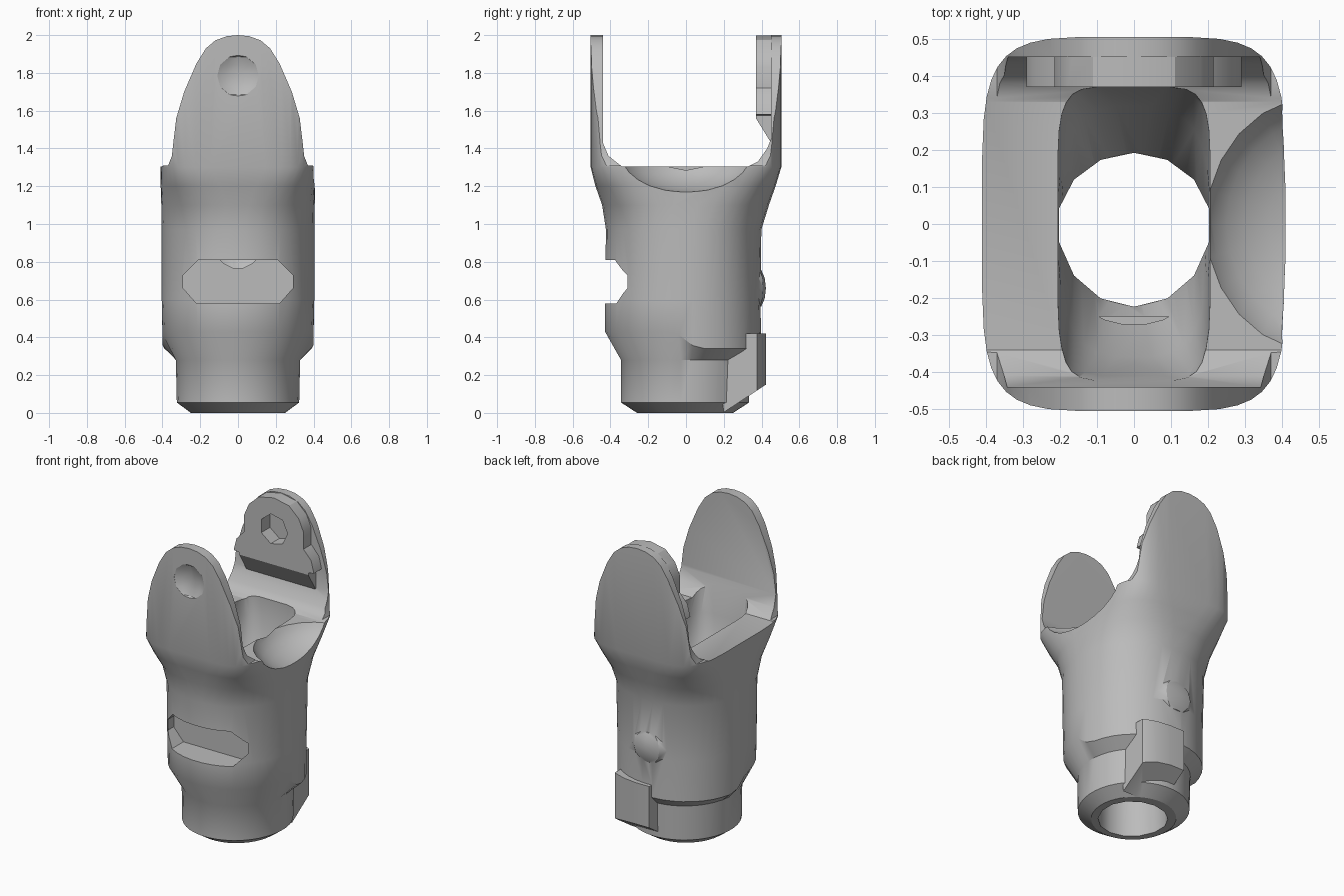
import bpy, bmesh, math

cube = bpy.data.objects.get("Cube")
if cube:
    bpy.data.objects.remove(cube, do_unlink=True)

grey = bpy.data.materials.new("plain grey")
grey.use_nodes = True
COLOUR = (0.5, 0.5, 0.5, 1)
grey.diffuse_color = COLOUR
grey.node_tree.nodes["Principled BSDF"].inputs["Base Color"].default_value = COLOUR


def finish(name, bm):
    bmesh.ops.recalc_face_normals(bm, faces=bm.faces)
    mesh = bpy.data.meshes.new(name)
    bm.to_mesh(mesh)
    bm.free()
    mesh.materials.append(grey)
    ob = bpy.data.objects.new(name, mesh)
    bpy.context.collection.objects.link(ob)
    return ob


def loft(name, sections, segments, back_drop=0.0):
    """Stack rings: height, half width, front depth, back depth, squareness."""
    bm = bmesh.new()
    rings = []
    for z, a, front, back, n, drop in sections:
        ring = []
        for i in range(segments):
            t = 2 * math.pi * (i + 0.5) / segments
            c, s = math.cos(t), math.sin(t)
            x = a * math.copysign(abs(c) ** (2 / n), c)
            y = (back if s > 0 else front) * math.copysign(abs(s) ** (2 / n), s)
            lower = drop * min(1, max(0, s * 4 + 0.5))
            ring.append(bm.verts.new((x, y, z - lower)))
        rings.append(ring)
    for lo, hi in zip(rings, rings[1:]):
        for i in range(segments):
            j = (i + 1) % segments
            bm.faces.new((lo[i], lo[j], hi[j], hi[i]))
    bm.faces.new(rings[0])
    bm.faces.new(rings[-1])
    return finish(name, bm)


def prism(name, points, axis, start, end):
    """Extrude an outline along x (points are y, z) or along y (points are x, z)."""
    bm = bmesh.new()
    place = (lambda u, v, w: (w, u, v)) if axis == "x" else (lambda u, v, w: (u, w, v))
    a = [bm.verts.new(place(u, v, start)) for u, v in points]
    b = [bm.verts.new(place(u, v, end)) for u, v in points]
    bm.faces.new(a)
    bm.faces.new(b)
    for i in range(len(a)):
        j = (i + 1) % len(a)
        bm.faces.new((a[i], a[j], b[j], b[i]))
    return finish(name, bm)


def ball(name, centre, radii, segments, rings):
    bm = bmesh.new()
    bmesh.ops.create_uvsphere(bm, u_segments=segments, v_segments=rings, radius=1)
    bmesh.ops.scale(bm, vec=radii, verts=bm.verts)
    bmesh.ops.translate(bm, vec=centre, verts=bm.verts)
    return finish(name, bm)


def circle(radius, z, count):
    steps = [2 * math.pi * i / count for i in range(count)]
    return [(radius * math.cos(t), z + radius * math.sin(t)) for t in steps]


def mirrored(half):
    return half + [(-x, z) for x, z in reversed(half) if x > 0]


def combine(target, tool, operation):
    mod = target.modifiers.new(operation, "BOOLEAN")
    mod.operation = operation
    mod.solver = "EXACT"
    mod.object = tool
    bpy.context.view_layer.objects.active = target
    bpy.ops.object.modifier_apply(modifier=mod.name)
    bpy.data.objects.remove(tool, do_unlink=True)


# Body: round neck and barrel, swelling into a squarer upper section
yoke = loft("yoke_body", [
    (0.0, 0.25, 0.26, 0.25, 2, 0),
    (0.055, 0.325, 0.345, 0.335, 2, 0),
    (0.28, 0.33, 0.345, 0.34, 2, 0),
    (0.43, 0.4, 0.43, 0.4, 2.1, 0.09),
    (0.6, 0.405, 0.43, 0.395, 2.1, 0),
    (0.97, 0.405, 0.425, 0.4, 2.2, 0),
    (1.1, 0.407, 0.445, 0.44, 2.6, 0),
    (1.2, 0.41, 0.48, 0.475, 3.5, 0),
    (1.3, 0.41, 0.505, 0.505, 5, 0),
    (2.05, 0.41, 0.505, 0.505, 5, 0)], 40)

# Rounded arm outline seen from the front
outline = mirrored([
    (0.6, -0.1), (0.6, 1.305), (0.37, 1.31), (0.35, 1.36), (0.34, 1.45), (0.327, 1.56),
    (0.285, 1.7), (0.22, 1.85), (0.17, 1.93), (0.12, 1.972), (0.06, 1.994), (0, 2)])
combine(yoke, prism("arm_outline", outline, "y", -1, 1), "INTERSECT")

# Gap between the two arms
combine(yoke, prism("arm_gap", [
    (-0.44, 2.2), (-0.44, 1.43), (-0.41, 1.36), (-0.34, 1.305),
    (0.33, 1.305), (0.38, 1.33), (0.43, 1.4), (0.45, 1.45), (0.45, 2.2)],
    "x", -1, 1), "DIFFERENCE")

# Thick boss on the inside of the back arm
boss = mirrored([(0.14, 1.56), (0.29, 1.58), (0.27, 1.66), (0.215, 1.72), (0.215, 1.83),
                 (0.18, 1.91), (0.11, 1.975), (0, 1.998)])
combine(yoke, prism("pin_boss", boss, "y", 0.37, 0.47), "UNION")
combine(yoke, prism("boss_foot", [(0.37, 1.6), (0.37, 1.56), (0.45, 1.43), (0.48, 1.43), (0.48, 1.6)],
                    "x", -0.25, 0.25), "UNION")
combine(yoke, prism("pin_hole", circle(0.1, 1.79, 7), "y", 0.2, 0.46), "DIFFERENCE")

# Shallow dimple on the outside of the front arm
combine(yoke, ball("dimple", (0, -0.515, 1.785), (0.115, 0.04, 0.115), 10, 6), "DIFFERENCE")

# Lug at the back of the neck
lug = prism("neck_lug", [(0.15, 0.42), (0.5, 0.42), (0.5, 0.2), (0.2, 0.003)], "x", -0.03, 0.25)
combine(lug, loft("lug_limit", [(z, 0.42, 0.425, 0.425, 2.6, 0) for z in (-0.1, 0.6)], 32), "INTERSECT")
combine(yoke, lug, "UNION")

# Low bump on the back of the barrel
combine(yoke, ball("back_bump", (0, 0.375, 0.66), (0.13, 0.048, 0.11), 8, 6), "UNION")

# Inner pocket narrowing to the bore
combine(yoke, loft("pocket", [
    (0.7, 0.2, 0.22, 0.19, 2, 0),
    (1.0, 0.205, 0.36, 0.32, 3, 0),
    (1.2, 0.206, 0.41, 0.37, 5, 0),
    (1.5, 0.206, 0.43, 0.37, 8, 0)], 28), "DIFFERENCE")
combine(yoke, loft("bore", [(z, 0.207, 0.223, 0.192, 2, 0) for z in (-0.2, 0.9)], 14), "DIFFERENCE")

# Slot across the front
slot = [(0.22, 0.58), (0.29, 0.66), (0.29, 0.73), (0.21, 0.81)]
combine(yoke, prism("front_slot", mirrored(slot), "y", -0.7, -0.25), "DIFFERENCE")

# Scooped dip in one side of the rim
combine(yoke, ball("rim_dip", (0.5, 0, 1.36), (0.32, 0.36, 0.2), 24, 14), "DIFFERENCE")

# Smooth skin with crisp edges
bpy.ops.object.select_all(action="DESELECT")
yoke.select_set(True)
bpy.context.view_layer.objects.active = yoke
bpy.ops.object.shade_smooth_by_angle(angle=math.radians(30))
